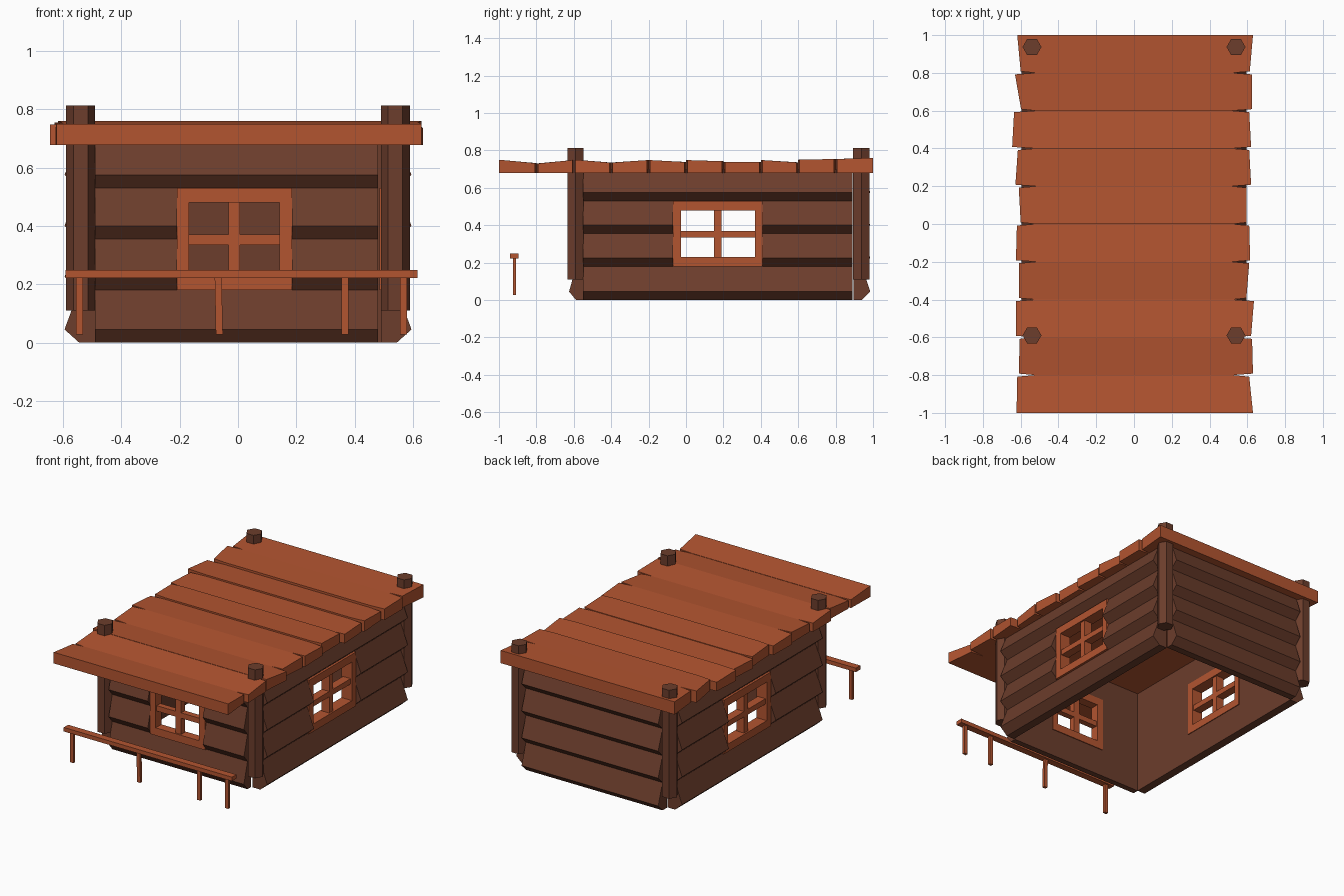
import bpy, bmesh, math
from mathutils import Vector

if "Cube" in bpy.data.objects:
    bpy.data.objects.remove(bpy.data.objects["Cube"])


def material(name, rgb):
    m = bpy.data.materials.new(name)
    m.diffuse_color = (*rgb, 1)
    m.use_nodes = True
    m.node_tree.nodes["Principled BSDF"].inputs["Base Color"].default_value = m.diffuse_color
    return m


BROWN = material("dark_wood", (0.15, 0.047, 0.025))
ORANGE = material("orange_wood", (0.45, 0.09, 0.03))


def finish(name, bm, mat):
    bmesh.ops.recalc_face_normals(bm, faces=bm.faces)
    me = bpy.data.meshes.new(name)
    bm.to_mesh(me)
    bm.free()
    me.materials.append(mat)
    ob = bpy.data.objects.new(name, me)
    bpy.context.collection.objects.link(ob)
    return ob


def loft(bm, ring_a, ring_b):
    """Closed solid between two matching rings of points."""
    a = [bm.verts.new(p) for p in ring_a]
    b = [bm.verts.new(p) for p in ring_b]
    n = len(a)
    bm.faces.new(a)
    bm.faces.new(b[::-1])
    for i in range(n):
        bm.faces.new((a[i], a[(i + 1) % n], b[(i + 1) % n], b[i]))


def box(bm, lo, hi, place=Vector):
    (x0, y0, z0), (x1, y1, z1) = lo, hi
    ring = [(x0, y0), (x1, y0), (x1, y1), (x0, y1)]
    loft(bm, [place((x, y, z0)) for x, y in ring], [place((x, y, z1)) for x, y in ring])


# Walls: four clapboards each, the two middle ones broken by the window
def wall(name, place, u0, u1, mid, outer, window=None):
    bm = bmesh.new()
    for i in range(4):
        z = (0, 0.18, 0.355, 0.53)[i]
        top = (0.18, 0.355, 0.53, 0.70)[i]
        profile = [(0, z), (mid, z), (outer, z + 0.045), (mid, top), (0, top)]
        spans = [(u0, u1)]
        if window and i in (1, 2):
            spans = [(u0, window[0]), (window[1], u1)]
        for a, b in spans:
            loft(bm, [place((a, d, h)) for d, h in profile],
                 [place((b, d, h)) for d, h in profile])
    finish(name + "_wall", bm, BROWN)
    if not window:
        return
    # Window frame with a cross of glazing bars
    a, b = window
    m = (a + b) / 2
    d0, d1 = -0.005, mid + 0.015
    w = 0.042
    bm = bmesh.new()
    for s, e in ((a, a + w), (b - w, b)):
        box(bm, (s, d0, 0.18), (e, d1, 0.53), place)
    for s, e in ((0.18, 0.23), (0.48, 0.53)):
        box(bm, (a + w, d0, s), (b - w, d1, e), place)
    box(bm, (m - 0.02, d0 + 0.01, 0.23), (m + 0.02, d1 - 0.01, 0.48), place)
    for s, e in ((a + w, m - 0.02), (m + 0.02, b - w)):
        box(bm, (s, d0 + 0.01, 0.335), (e, d1 - 0.01, 0.37), place)
    finish(name + "_window", bm, ORANGE)


wall("front", lambda p: Vector((p[0], -0.55 - p[1], p[2])), -0.49, 0.48, 0.038, 0.075, (-0.21, 0.185))
wall("back", lambda p: Vector((p[0], 0.895 + p[1], p[2])), -0.49, 0.49, 0.045, 0.09)
wall("right", lambda p: Vector((0.49 + p[1], p[0], p[2])), -0.55, 0.89, 0.055, 0.105, (-0.07, 0.41))
wall("left", lambda p: Vector((-0.49 - p[1], p[0], p[2])), -0.55, 0.89, 0.055, 0.105, (-0.07, 0.41))

# Hexagonal corner posts poking through the roof
for sx, side in ((-1, "left"), (1, "right")):
    for y, end in ((-0.59, "front"), (0.937, "back")):
        ring = [(sx * 0.54 + 0.05 * math.cos(k * math.pi / 3),
                 y + 0.05 * math.sin(k * math.pi / 3)) for k in range(6)]
        bm = bmesh.new()
        loft(bm, [(*p, 0.11) for p in ring], [(*p, 0.813) for p in ring])
        finish(f"{end}_{side}_post", bm, BROWN)

# Roof planks, front to back: left and right end x at each edge, top z at each edge
planks = [
    (-.622, -.618, .630, .610, .750, .732), (-.610, -.605, .630, .625, .730, .748),
    (-.625, -.625, .620, .635, .750, .735), (-.610, -.610, .595, .610, .735, .748),
    (-.625, -.620, .615, .610, .748, .738), (-.600, -.610, .595, .595, .748, .742),
    (-.628, -.615, .620, .610, .738, .738), (-.645, -.635, .620, .610, .748, .736),
    (-.598, -.630, .625, .625, .750, .754), (-.600, -.618, .613, .630, .754, .760)]
for i, (l0, l1, r0, r1, z0, z1) in enumerate(planks):
    y0, y1 = -1 + 0.2 * i, -0.8 + 0.2 * i
    f = 0 if i == 0 else 0.008
    b = 0 if i == 9 else 0.008
    outline = [(l0, y0 + f, z0), (-0.52, y0, z0), (0.52, y0, z0), (r0, y0 + f, z0),
               (r1, y1 - b, z1), (0.52, y1, z1), (-0.52, y1, z1), (l1, y1 - b, z1)]
    bm = bmesh.new()
    loft(bm, [(x, y, 0.678) for x, y, z in outline], outline)
    finish(f"roof_plank_{i + 1}", bm, ORANGE)

# Front railing: top rail and four thin legs (one slightly crooked)
bm = bmesh.new()
box(bm, (-0.592, -0.94, 0.222), (0.615, -0.895, 0.248))
finish("rail_top", bm, ORANGE)
for i, (top, foot) in enumerate(((-.544, -.544), (-.068, -.064), (.367, .367), (.567, .567))):
    bm = bmesh.new()
    sq = [(-.012, -.926), (.012, -.926), (.012, -.908), (-.012, -.908)]
    loft(bm, [(foot + x, y, 0.027) for x, y in sq], [(top + x, y, 0.225) for x, y in sq])
    finish(f"rail_leg_{i + 1}", bm, ORANGE)
